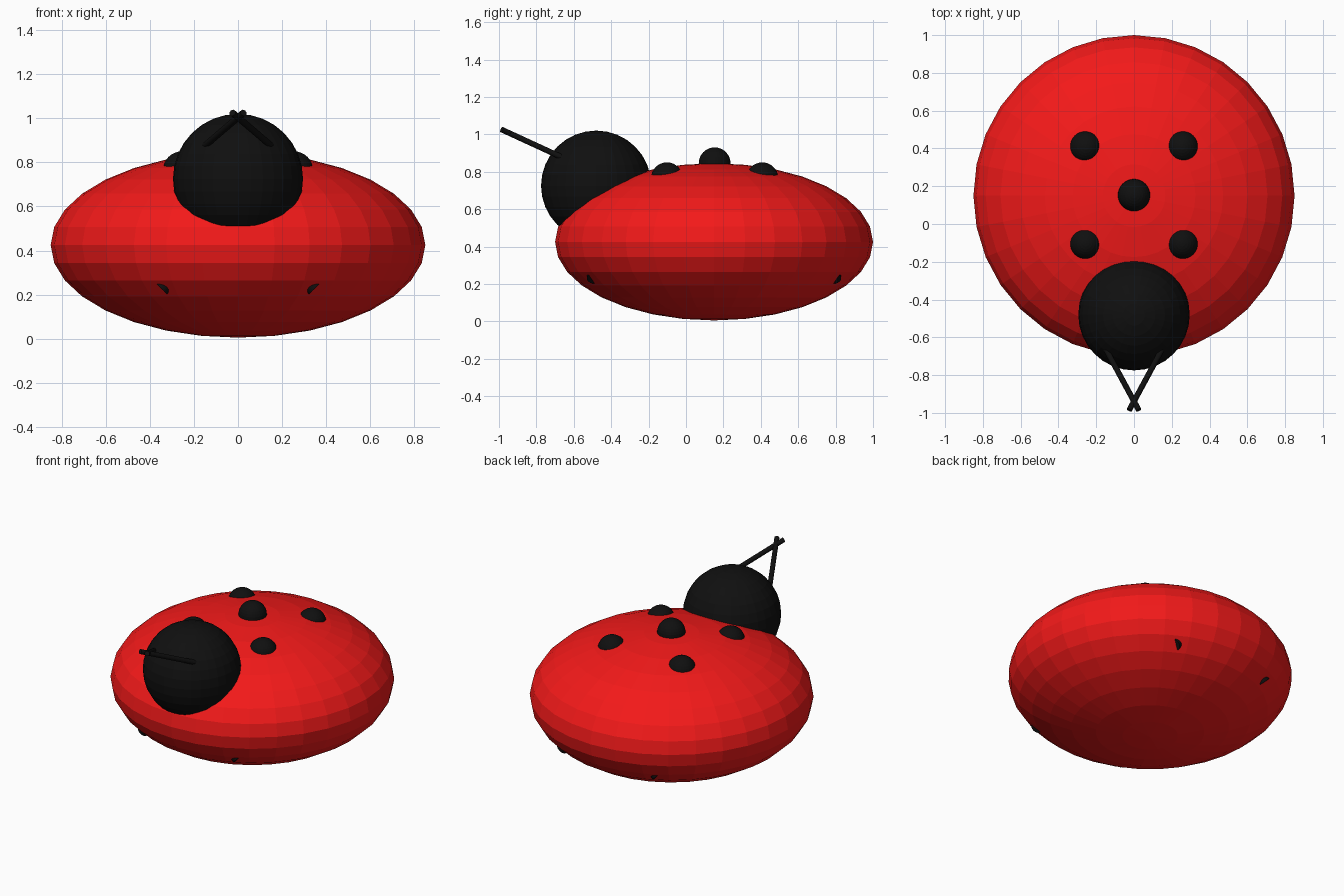
import bpy
from mathutils import Vector

if "Cube" in bpy.data.objects:
    bpy.data.objects.remove(bpy.data.objects["Cube"])


def material(name, rgb):
    m = bpy.data.materials.new(name)
    m.diffuse_color = (*rgb, 1)
    m.use_nodes = True
    m.node_tree.nodes["Principled BSDF"].inputs["Base Color"].default_value = m.diffuse_color
    return m


RED = material("red", (0.9, 0.01, 0.01))
BLACK = material("black", (0.005, 0.005, 0.005))


def ball(name, loc, scale, mat, segments=32, rings=16):
    bpy.ops.mesh.primitive_uv_sphere_add(segments=segments, ring_count=rings, radius=1, location=loc)
    o = bpy.context.object
    o.name = name
    o.scale = scale
    o.data.materials.append(mat)
    return o


def rod(name, a, b, radius, sides, mat):
    a, b = Vector(a), Vector(b)
    bpy.ops.mesh.primitive_cylinder_add(vertices=sides, radius=radius, depth=(b - a).length,
                                        location=(a + b) / 2)
    o = bpy.context.object
    o.name = name
    o.rotation_euler = (b - a).to_track_quat('Z', 'Y').to_euler()
    o.data.materials.append(mat)
    return o


# Flattened shell and round head
ball("body", (0, 0.15, 0.425), (0.85, 0.85, 0.42), RED)
ball("head", (0, -0.48, 0.725), (0.295,) * 3, BLACK)

# Spots: one on the crown, four around it
ball("spot_centre", (0, 0.153, 0.845), (0.085,) * 3, BLACK)
for sx in (-1, 1):
    side = "left" if sx > 0 else "right"
    for sy, end in ((-1, "front"), (1, "back")):
        ball(f"spot_{end}_{side}", (sx * 0.255, 0.153 + sy * 0.255, 0.765), (0.085,) * 3, BLACK)

    # Crossed antennae
    rod(f"antenna_{side}", (sx * 0.183, -0.60, 0.848), (-sx * 0.025, -0.985, 1.025), 0.015, 32, BLACK)

    # Short legs, barely breaking through the underside
    for y, end in ((-0.49, "front"), (0.15, "middle"), (0.79, "back")):
        rod(f"leg_{end}_{side}", (sx * 0.15, y, 0.43), (sx * 0.35, y, 0.23), 0.04, 32, BLACK)
